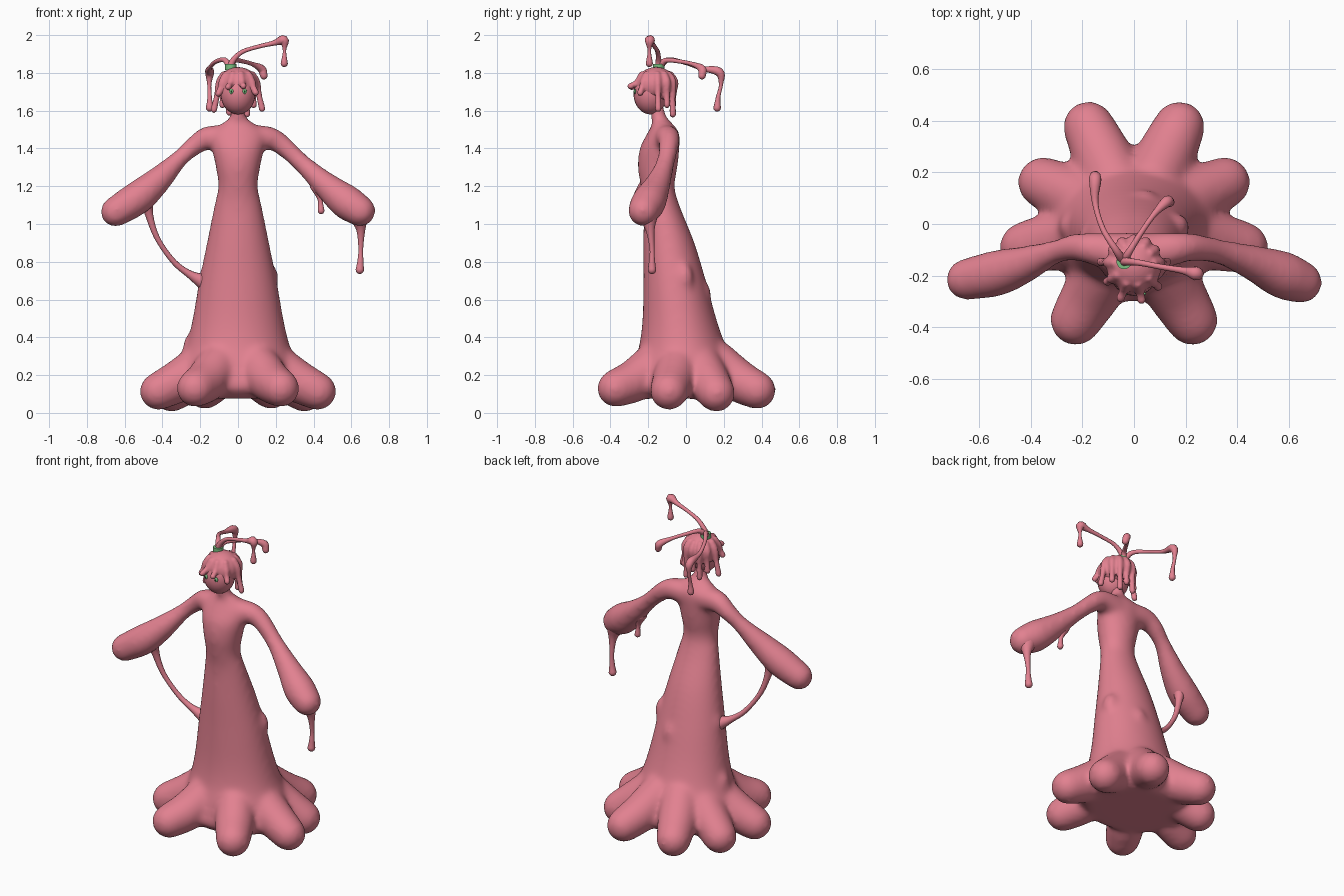
import bpy, bmesh
from math import sin, cos, pi, radians
from mathutils import Vector

if "Cube" in bpy.data.objects:
    bpy.data.objects.remove(bpy.data.objects["Cube"])


def material(name, colour):
    mat = bpy.data.materials.new(name)
    mat.use_nodes = True
    mat.diffuse_color = (*colour, 1)
    mat.node_tree.nodes["Principled BSDF"].inputs["Base Color"].default_value = (*colour, 1)
    return mat


PINK = material("slime pink", (0.76, 0.22, 0.28))
GREEN = material("soft green", (0.2, 0.52, 0.22))
DARK = material("dark green", (0.02, 0.07, 0.03))


def skin_rings(bm, rings):
    """Bridge closed rings of points and cap both ends."""
    loops = [[bm.verts.new(p) for p in ring] for ring in rings]
    count = len(loops[0])
    for low, high in zip(loops, loops[1:]):
        for i in range(count):
            j = (i + 1) % count
            bm.faces.new((low[i], low[j], high[j], high[i]))
    bm.faces.new(loops[0][::-1])
    bm.faces.new(loops[-1])


def smooth_path(keys, steps=5):
    """Catmull-Rom interpolation through keys of any size."""
    pts = [Vector(k) for k in keys]
    pts = [pts[0] * 2 - pts[1]] + pts + [pts[-1] * 2 - pts[-2]]
    out = []
    for a, b, c, d in zip(pts, pts[1:], pts[2:], pts[3:]):
        for s in range(steps):
            t = s / steps
            out.append((b * 2 + (c - a) * t + (a * 2 - b * 5 + c * 4 - d) * t * t
                        + (b * 3 - a - c * 3 + d) * t ** 3) / 2)
    return out + [pts[-2]]


def tube(bm, keys, sides=12):
    """Round-ended tube through (x, y, z, radius) keys."""
    path = smooth_path(keys)
    pos = [p.to_3d() for p in path]
    rad = [max(p[3], 0.004) for p in path]
    start = (pos[0] - pos[1]).normalized()
    end = (pos[-1] - pos[-2]).normalized()
    caps = [radians(a) for a in (25, 50, 75)]
    head = [(pos[0] + start * rad[0] * sin(a), rad[0] * cos(a)) for a in reversed(caps)]
    tail = [(pos[-1] + end * rad[-1] * sin(a), rad[-1] * cos(a)) for a in caps]
    line = head + list(zip(pos, rad)) + tail
    rings, normal = [], None
    for i, (p, r) in enumerate(line):
        tangent = (line[min(i + 1, len(line) - 1)][0] - line[max(i - 1, 0)][0]).normalized()
        normal = normal or tangent.orthogonal()
        normal = (normal - tangent * normal.dot(tangent)).normalized()
        side = tangent.cross(normal)
        rings.append([p + (normal * cos(k * 2 * pi / sides) + side * sin(k * 2 * pi / sides)) * r
                      for k in range(sides)])
    skin_rings(bm, rings)


def ball(bm, centre, size):
    made = bmesh.ops.create_uvsphere(bm, u_segments=24, v_segments=16, radius=1)
    for v in made["verts"]:
        v.co = Vector(centre) + v.co * Vector(size)


def finish(bm, name, mat, voxel=0, relax=0):
    bmesh.ops.recalc_face_normals(bm, faces=bm.faces)
    mesh = bpy.data.meshes.new(name)
    bm.to_mesh(mesh)
    bm.free()
    mesh.materials.append(mat)
    obj = bpy.data.objects.new(name, mesh)
    bpy.context.collection.objects.link(obj)
    bpy.ops.object.select_all(action="DESELECT")
    bpy.context.view_layer.objects.active = obj
    obj.select_set(True)
    if voxel:
        # Melt overlapping parts into one soft skin
        remesh = obj.modifiers.new("melt", "REMESH")
        remesh.mode = "VOXEL"
        remesh.voxel_size = voxel
        soften = obj.modifiers.new("soften", "SMOOTH")
        soften.iterations = relax
        for modifier in ("melt", "soften"):
            bpy.ops.object.modifier_apply(modifier=modifier)
    bpy.ops.object.shade_smooth_by_angle(angle=radians(50))
    return obj


# Body: gown, waist, chest and neck as ellipses (z, centre y, half width, half depth)
body = bmesh.new()
profile = [(0.075, 0, 0.29, 0.24), (0.13, 0, 0.35, 0.3), (0.2, 0, 0.34, 0.29),
           (0.28, -0.01, 0.305, 0.26), (0.37, -0.02, 0.27, 0.225),
           (0.5, -0.035, 0.24, 0.195), (0.7, -0.06, 0.205, 0.165), (0.9, -0.09, 0.165, 0.135),
           (1.1, -0.13, 0.125, 0.095), (1.2, -0.15, 0.105, 0.09), (1.3, -0.15, 0.118, 0.105),
           (1.4, -0.14, 0.138, 0.105), (1.48, -0.12, 0.145, 0.085), (1.53, -0.125, 0.09, 0.055),
           (1.57, -0.145, 0.042, 0.042), (1.65, -0.16, 0.038, 0.038)]
skin_rings(body, [[(w * cos(k * pi / 24), y + d * sin(k * pi / 24), z) for k in range(48)]
                  for z, y, w, d in smooth_path(profile)])

# Eight slime lobes around the hem (tip x, y, z)
for x, y, z in [(0.175, 0.375, 0.12), (0.35, 0.16, 0.105), (0.42, -0.09, 0.115), (0.225, -0.37, 0.13)]:
    for s in (-1, 1):
        tube(body, [(s * x * 0.4, y * 0.4, 0.27, 0.12), (s * x * 0.72, y * 0.72, 0.175, 0.115),
                    (s * x, y, z, 0.102)], 16)

# Soft lumps on the gown
for spot, size in [((0.165, -0.01, 0.71), 0.05), ((-0.165, -0.05, 0.69), 0.05),
                   ((0.04, 0.075, 0.61), 0.06), ((-0.235, -0.01, 0.33), 0.06)]:
    ball(body, spot, (size, size, size * 1.7))

# Arms swelling into heavy blobs
tube(body, [(0.06, -0.11, 1.45, 0.078), (0.16, -0.095, 1.455, 0.064), (0.23, -0.09, 1.42, 0.055),
            (0.34, -0.11, 1.32, 0.05), (0.46, -0.15, 1.21, 0.07), (0.57, -0.195, 1.12, 0.093),
            (0.645, -0.225, 1.07, 0.085)], 16)
tube(body, [(-0.06, -0.11, 1.45, 0.078), (-0.16, -0.095, 1.455, 0.064), (-0.23, -0.09, 1.415, 0.053),
            (-0.31, -0.11, 1.345, 0.048), (-0.42, -0.155, 1.235, 0.072), (-0.53, -0.19, 1.14, 0.09),
            (-0.648, -0.215, 1.065, 0.082)], 16)
finish(body, "slime_body", PINK, 0.014, 18)

# Drips under the arms and the strand joining the right arm to the gown
drips = bmesh.new()
tube(drips, [(0.64, -0.2, 1.04, 0.055), (0.65, -0.19, 0.97, 0.025), (0.65, -0.18, 0.87, 0.013),
             (0.648, -0.18, 0.8, 0.017), (0.645, -0.18, 0.758, 0.023)])
tube(drips, [(0.42, -0.14, 1.2, 0.04), (0.435, -0.14, 1.13, 0.014), (0.44, -0.14, 1.07, 0.018)])
tube(drips, [(-0.48, -0.17, 1.15, 0.055), (-0.475, -0.16, 1.07, 0.025), (-0.43, -0.14, 0.93, 0.015),
             (-0.34, -0.11, 0.8, 0.015), (-0.25, -0.09, 0.73, 0.022), (-0.17, -0.07, 0.69, 0.05)])
finish(drips, "arm_drips", PINK)

# Face
face = bmesh.new()
ball(face, (0, -0.188, 1.688), (0.092, 0.09, 0.108))
finish(face, "face", PINK)

# Smooth hair cap with drips hanging from its rim (angle from the front, end height, flare)
hair = bmesh.new()
ball(hair, (0, -0.158, 1.735), (0.108, 0.108, 0.096))
for angle, end, flare in [(-58, 1.69, 0.122), (-22, 1.725, 0.138), (12, 1.73, 0.138), (48, 1.695, 0.126),
                          (95, 1.61, 0.128), (125, 1.63, 0.1), (152, 1.58, 0.1), (180, 1.63, 0.09),
                          (208, 1.59, 0.1), (235, 1.63, 0.1), (265, 1.605, 0.128)]:
    dx, dy = sin(radians(angle)), -cos(radians(angle))
    reach = [(0.075, 1.79, 0.02), (0.098, 1.75, 0.021),
             (0.5 * flare + 0.048, (end + 1.75) / 2, 0.016), (flare, end, 0.018)]
    tube(hair, [(dx * r, dy * r - 0.158, z, w) for r, z, w in reach], 10)
finish(hair, "hair_cap", PINK, 0.007, 4)

# Three long ponytail strands ending in drops
tail = bmesh.new()
tube(tail, [(-0.04, -0.145, 1.81, 0.022), (-0.03, -0.145, 1.86, 0.016), (0.02, -0.15, 1.91, 0.012),
            (0.1, -0.165, 1.937, 0.011), (0.19, -0.18, 1.958, 0.014), (0.242, -0.192, 1.972, 0.027),
            (0.246, -0.194, 1.92, 0.009), (0.245, -0.194, 1.85, 0.019)])
tube(tail, [(-0.04, -0.145, 1.82, 0.02), (-0.02, -0.11, 1.865, 0.014), (0.03, -0.03, 1.86, 0.011),
            (0.08, 0.04, 1.845, 0.012), (0.125, 0.085, 1.82, 0.022), (0.137, 0.085, 1.785, 0.02)])
tube(tail, [(-0.04, -0.145, 1.82, 0.02), (-0.07, -0.1, 1.868, 0.014), (-0.12, -0.02, 1.858, 0.011),
            (-0.15, 0.08, 1.825, 0.012), (-0.15, 0.175, 1.805, 0.024), (-0.152, 0.185, 1.74, 0.011),
            (-0.15, 0.17, 1.67, 0.012), (-0.15, 0.165, 1.615, 0.02)])
finish(tail, "ponytail_strands", PINK)

# Green hair tie
tie = bmesh.new()
skin_rings(tie, [[(0.03 * cos(k * pi / 10) - 0.038, 0.03 * sin(k * pi / 10) - 0.145, z)
                  for k in range(20)] for z in (1.815, 1.846)])
finish(tie, "hair_tie", GREEN)

# Eyes
for s, side in ((1, "left"), (-1, "right")):
    eye = bmesh.new()
    ball(eye, (s * 0.035, -0.27, 1.702), (0.012, 0.007, 0.014))
    finish(eye, side + "_eye", GREEN)
    pupil = bmesh.new()
    ball(pupil, (s * 0.035, -0.2755, 1.702), (0.004, 0.003, 0.005))
    finish(pupil, side + "_pupil", DARK)
